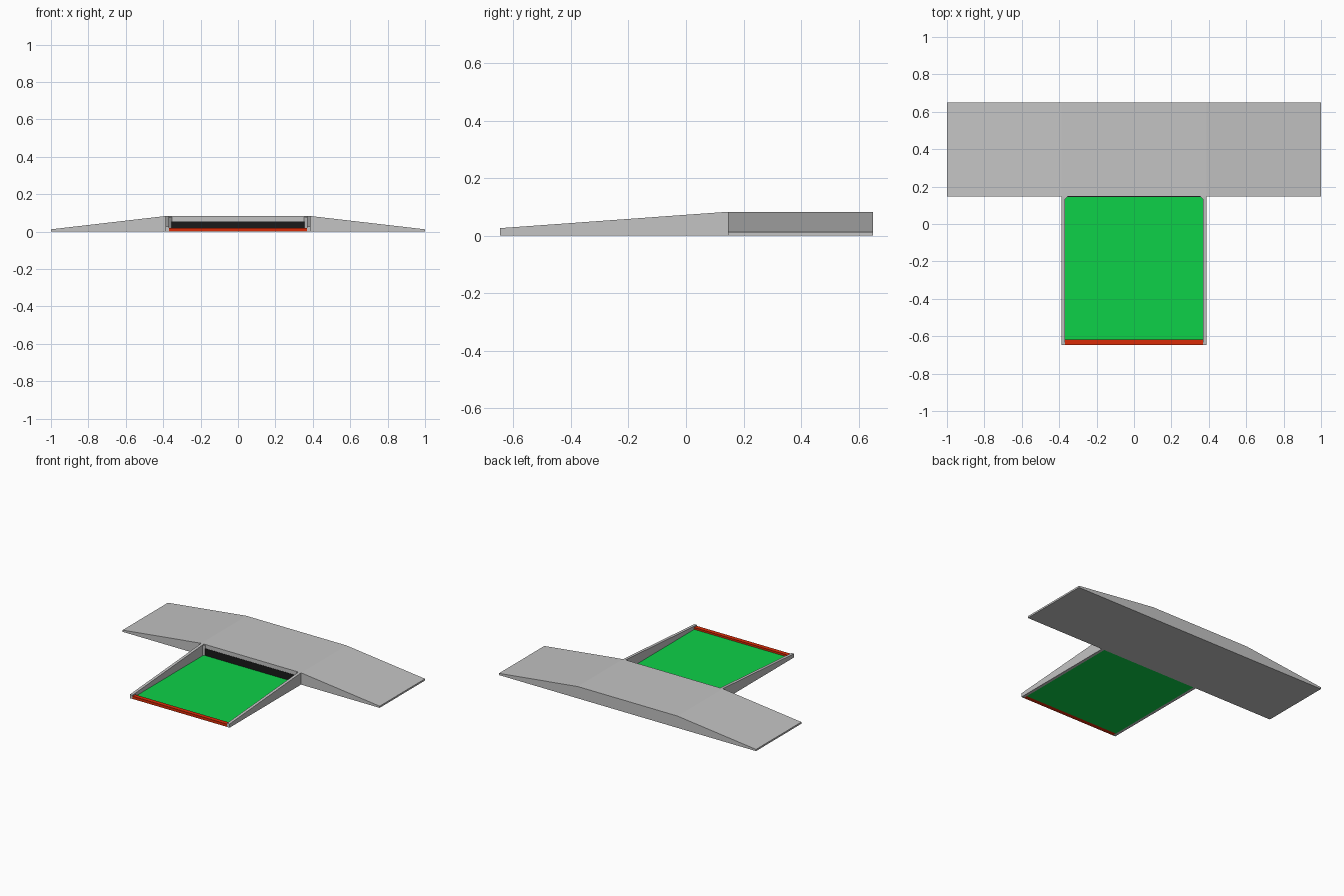
import bpy, bmesh
from mathutils import Vector

if "Cube" in bpy.data.objects:
    bpy.data.objects.remove(bpy.data.objects["Cube"])


def material(name, colour):
    m = bpy.data.materials.new(name)
    m.use_nodes = True
    m.diffuse_color = (*colour, 1)
    m.node_tree.nodes["Principled BSDF"].inputs["Base Color"].default_value = (*colour, 1)
    return m


GREY = material("light grey", (0.55, 0.55, 0.55))
GREEN = material("bright green", (0.004, 0.64, 0.065))
RED = material("red", (0.7, 0.025, 0.002))
BLACK = material("black", (0.01, 0.01, 0.01))


def prism(name, mat, profile, offset):
    """Extrude a closed planar profile along an offset vector."""
    bm = bmesh.new()
    face = bm.faces.new([bm.verts.new(p) for p in profile])
    moved = bmesh.ops.extrude_face_region(bm, geom=[face])["geom"]
    verts = [v for v in moved if isinstance(v, bmesh.types.BMVert)]
    bmesh.ops.translate(bm, verts=verts, vec=Vector(offset))
    bmesh.ops.recalc_face_normals(bm, faces=bm.faces)
    mesh = bpy.data.meshes.new(name)
    bm.to_mesh(mesh)
    bm.free()
    mesh.materials.append(mat)
    obj = bpy.data.objects.new(name, mesh)
    bpy.context.collection.objects.link(obj)
    return obj


def box(name, mat, lo, hi):
    base = [(lo[0], lo[1], lo[2]), (hi[0], lo[1], lo[2]),
            (hi[0], hi[1], lo[2]), (lo[0], hi[1], lo[2])]
    return prism(name, mat, base, (0, 0, hi[2] - lo[2]))


FRONT, JOIN, BACK = -0.647, 0.146, 0.65
INNER, OUTER, TOP = 0.368, 0.388, 0.083

# Cross deck with a ramp down at each end
deck = [(-1, 0), (1, 0), (1, 0.012), (OUTER, TOP), (-OUTER, TOP), (-1, 0.012)]
prism("cross_deck", GREY, [(x, JOIN, z) for x, z in deck], (0, BACK - JOIN, 0))

# Sloping side walls and the small chamfered posts in the inner corners
for side, s in (("right", -1), ("left", 1)):
    wall = [(FRONT, 0), (JOIN, 0), (JOIN, TOP), (FRONT, 0.026)]
    prism(side + "_wall", GREY, [(s * INNER, y, z) for y, z in wall],
          (s * (OUTER - INNER), 0, 0))
    post = [(INNER, JOIN), (INNER - 0.014, JOIN), (INNER, JOIN - 0.014)]
    prism(side + "_corner_post", GREY, [(s * x, y, 0.005) for x, y in post],
          (0, 0, TOP - 0.01))

# Floor panel, front kerb and dark slot under the deck lip
box("floor_panel", GREEN, (-INNER, FRONT + 0.03, 0), (INNER, JOIN, 0.006))
box("front_kerb", RED, (-INNER, FRONT, 0), (INNER, FRONT + 0.03, 0.019))
box("dark_slot", BLACK, (-INNER + 0.012, JOIN - 0.002, 0.006),
    (INNER - 0.012, JOIN + 0.004, 0.055))
